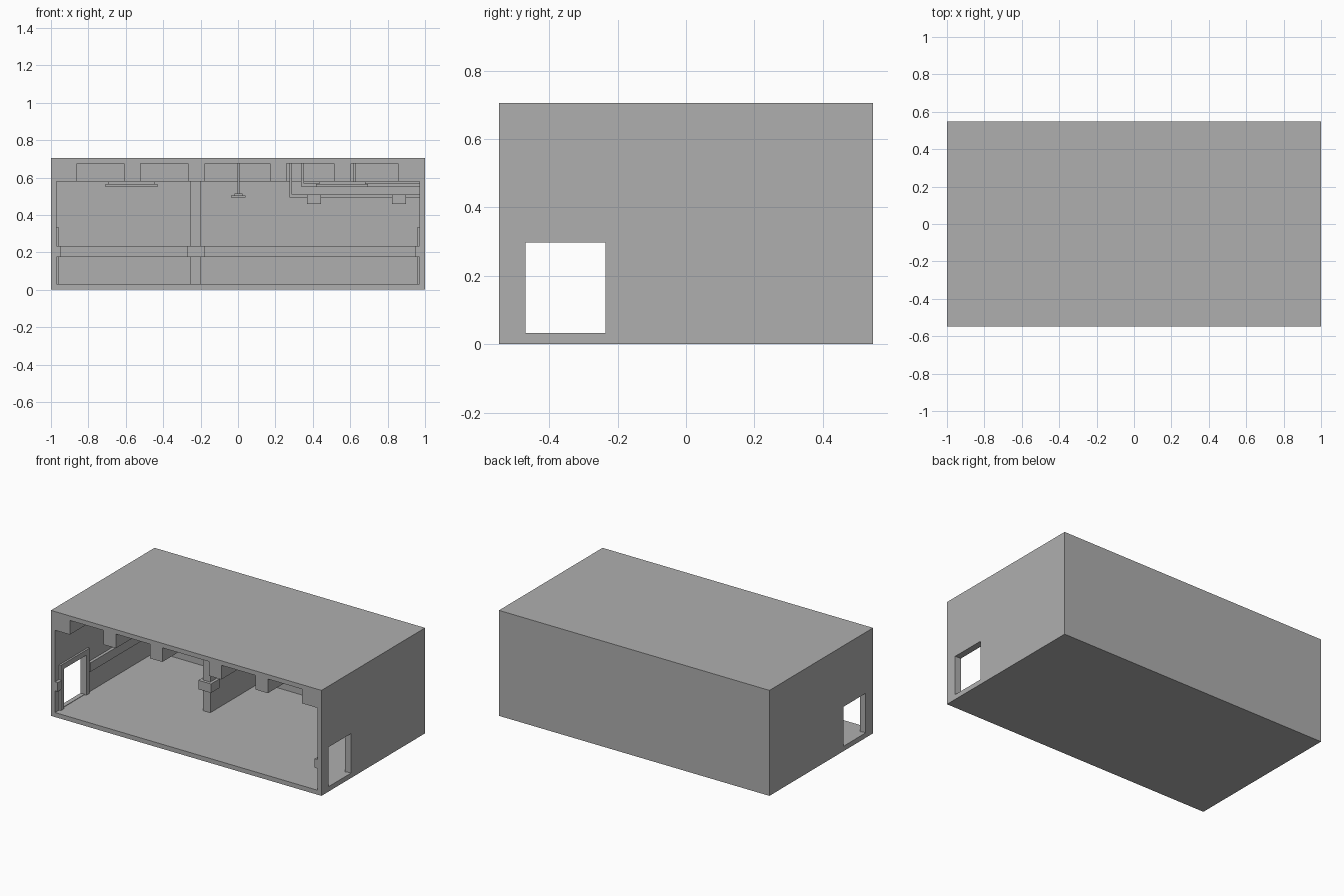
import bpy
import bmesh
from mathutils import Vector

cube = bpy.data.objects.get("Cube")
if cube:
    bpy.data.objects.remove(cube, do_unlink=True)

# One plain grey for the whole room
grey = bpy.data.materials.new("plain_grey")
grey.use_nodes = True
grey.diffuse_color = (0.43, 0.43, 0.43, 1)
grey.node_tree.nodes["Principled BSDF"].inputs["Base Color"].default_value = grey.diffuse_color

W, D, H = 1.0, 0.547, 0.705      # outer half width, half depth, height
IN, BACK = 0.97, 0.517           # inner wall and back wall faces
FLOOR, BEAM, CEIL = 0.03, 0.58, 0.675


def finish(name, bm):
    bmesh.ops.recalc_face_normals(bm, faces=bm.faces)
    mesh = bpy.data.meshes.new(name)
    bm.to_mesh(mesh)
    bm.free()
    mesh.materials.append(grey)
    obj = bpy.data.objects.new(name, mesh)
    bpy.context.collection.objects.link(obj)
    return obj


def box(name, x, y, z):
    bm = bmesh.new()
    bmesh.ops.create_cube(bm, size=1)
    for v in bm.verts:
        v.co = Vector([a + (b - a) * (c + 0.5) for (a, b), c in zip((x, y, z), v.co)])
    return finish(name, bm)


def prism(name, outline, y0, y1):
    bm = bmesh.new()
    face = bm.faces.new([bm.verts.new((x, y0, z)) for x, z in outline])
    ext = bmesh.ops.extrude_face_region(bm, geom=[face])
    verts = [g for g in ext["geom"] if isinstance(g, bmesh.types.BMVert)]
    bmesh.ops.translate(bm, verts=verts, vec=(0, y1 - y0, 0))
    return finish(name, bm)


def cut(obj, cutter):
    cutter.hide_render = True
    mod = obj.modifiers.new("cut", "BOOLEAN")
    mod.operation = "DIFFERENCE"
    mod.solver = "EXACT"
    mod.object = cutter
    bpy.context.view_layer.objects.active = obj
    bpy.ops.object.modifier_apply(modifier=mod.name)
    bpy.data.objects.remove(cutter, do_unlink=True)


# Room shell: the cavity outline leaves ceiling beams running front to back
bays = [(-0.86, -0.61), (-0.52, -0.267), (-0.177, 0.17), (0.26, 0.513), (0.603, 0.855)]
outline = [(-IN, FLOOR), (-IN, BEAM)]
for a, b in bays:
    outline += [(a, BEAM), (a, CEIL), (b, CEIL), (b, BEAM)]
outline += [(IN, BEAM), (IN, FLOOR)]
shell = box("room_shell", (-W, W), (-D, D), (0, H))
cut(shell, prism("cavity_cutter", outline, -D - 0.1, BACK))

# Opposite doorways through both side walls
DOOR_Y, DOOR_Z = (-0.47, -0.235), (0.033, 0.297)
cut(shell, box("door_cutter", (-W - 0.1, W + 0.1), DOOR_Y, DOOR_Z))

# Beam along the back wall
for a, b in bays:
    box("back_beam", (a, b), (BACK - 0.1, BACK), (BEAM, CEIL))

# Door trim and wall rails on both sides
RAIL_Z = (0.175, 0.235)
TRIM = 0.035
for side, label in ((-1, "right"), (1, "left")):
    tx = sorted((side * IN, side * (IN - 0.013)))
    rx = sorted((side * IN, side * (IN - 0.02)))
    y0, y1 = DOOR_Y
    box(label + "_door_front_jamb", tx, (y0 - TRIM, y0), (FLOOR, DOOR_Z[1] + TRIM))
    box(label + "_door_back_jamb", tx, (y1, y1 + TRIM), (FLOOR, DOOR_Z[1] + TRIM))
    box(label + "_door_header", tx, (y0, y1), (DOOR_Z[1], DOOR_Z[1] + TRIM))
    box(label + "_front_rail", rx, (-D, y0 - TRIM), RAIL_Z)
    box(label + "_side_rail", rx, (y1 + TRIM, BACK), RAIL_Z)
box("back_rail", (-IN + 0.02, IN - 0.02), (BACK - 0.02, BACK), RAIL_Z)

# Partition wall with a collar on its free end
box("partition_wall", (-0.253, -0.198), (-0.01, BACK), (FLOOR, BEAM))
box("partition_collar", (-0.272, -0.179), (-0.03, 0.065), RAIL_Z)

# Long lamps fixed under two beams
for cx in (-0.57, 0.557):
    box("lamp_base", (cx - 0.125, cx + 0.125), (-0.02, 0.04), (0.565, BEAM))
    box("lamp_panel", (cx - 0.139, cx + 0.139), (-0.03, 0.05), (0.55, 0.565))

# Hanging lamp in the middle bay
box("hanging_lamp_rod", (-0.003, 0.007), (0.0, 0.01), (0.515, CEIL))
box("hanging_lamp_base", (-0.02, 0.025), (-0.12, 0.13), (0.505, 0.515))
box("hanging_lamp_panel", (-0.037, 0.04), (-0.135, 0.145), (0.492, 0.505))

# Two ceiling pipes that turn and run into the side wall
for x, z, y in ((0.275, 0.493, 0.2), (0.338, 0.553, 0.3)):
    box("pipe_drop", (x, x + 0.015), (y, y + 0.015), (z, CEIL))
    box("pipe_run", (x + 0.015, IN), (y, y + 0.015), (z, z + 0.015))
box("pipe_riser", (0.618, 0.63), (0.3, 0.315), (0.568, CEIL))

# Boxes hung on the lower pipe
for cx in (0.407, 0.861):
    box("pipe_box", (cx - 0.037, cx + 0.037), (0.17, 0.245), (0.458, 0.508))
